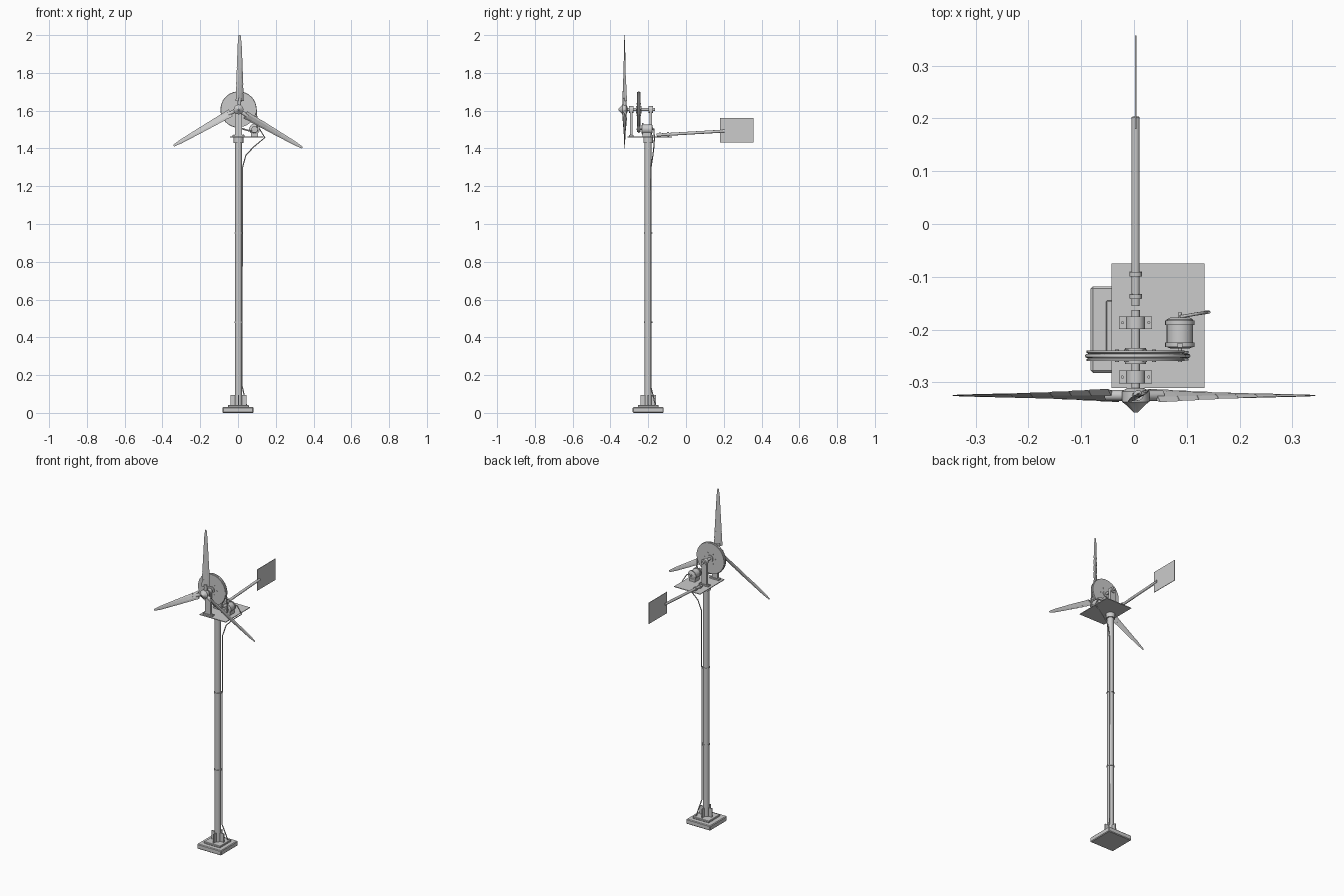
import bpy, bmesh, math
from mathutils import Matrix, Vector

if "Cube" in bpy.data.objects:
    bpy.data.objects.remove(bpy.data.objects["Cube"])

CX, CY = 0.003, -0.2          # tower axis
SZ = 1.606                    # rotor shaft height
PLATE = 1.462                 # top of platform
MX, MZ = 0.087, 1.502         # motor axis


def finish(name, bm, smooth=True):
    bmesh.ops.recalc_face_normals(bm, faces=bm.faces)
    me = bpy.data.meshes.new(name)
    bm.to_mesh(me)
    bm.free()
    ob = bpy.data.objects.new(name, me)
    bpy.context.collection.objects.link(ob)
    if smooth:
        bpy.ops.object.select_all(action='DESELECT')
        ob.select_set(True)
        bpy.context.view_layer.objects.active = ob
        bpy.ops.object.shade_smooth_by_angle(angle=math.radians(35))
    return ob


def box(name, x0, x1, y0, y1, z0, z1, bevel=0):
    bm = bmesh.new()
    m = Matrix.Translation(((x0 + x1) / 2, (y0 + y1) / 2, (z0 + z1) / 2))
    bmesh.ops.create_cube(bm, size=1, matrix=m @ Matrix.Diagonal((x1 - x0, y1 - y0, z1 - z0, 1)))
    if bevel:
        bmesh.ops.bevel(bm, geom=bm.edges[:], offset=bevel, segments=1, affect='EDGES')
    return finish(name, bm, False)


def lathe(name, profile, origin, axis, n=24):
    """Spin (distance along axis, radius) pairs into a capped solid."""
    q = Vector((0, 0, 1)).rotation_difference(Vector(axis))
    bm = bmesh.new()
    rings = []
    for d, r in profile:
        rings.append([bm.verts.new(Vector(origin) + q @ Vector(
            (r * math.cos(math.tau * i / n), r * math.sin(math.tau * i / n), d))) for i in range(n)])
    for a, b in zip(rings, rings[1:]):
        for i in range(n):
            bm.faces.new((a[i], a[(i + 1) % n], b[(i + 1) % n], b[i]))
    bm.faces.new(rings[0])
    bm.faces.new(rings[-1])
    return finish(name, bm)


def rod(name, p, q, r, n=24):
    d = Vector(q) - Vector(p)
    return lathe(name, [(0, r), (d.length, r)], p, d.normalized(), n)


def tube(name, pts, r):
    cu = bpy.data.curves.new(name, 'CURVE')
    cu.dimensions = '3D'
    cu.bevel_depth = r
    cu.bevel_resolution = 2
    cu.use_fill_caps = True
    sp = cu.splines.new('POLY')
    sp.points.add(len(pts) - 1)
    for s, p in zip(sp.points, pts):
        s.co = (*p, 1)
    ob = bpy.data.objects.new(name, cu)
    bpy.context.collection.objects.link(ob)
    return ob


# Base slabs and four gussets
box("base_slab", -0.082, 0.082, CY - 0.082, CY + 0.082, 0, 0.03, 0.004)
box("base_step", -0.053, 0.057, CY - 0.055, CY + 0.055, 0.03, 0.042, 0.002)
box("base_gusset_x", CX - 0.042, CX + 0.042, CY - 0.003, CY + 0.003, 0.042, 0.095)
box("base_gusset_y", CX - 0.003, CX + 0.003, CY - 0.042, CY + 0.042, 0.042, 0.095)

# Tower pole, clamp rings and top collar
rod("tower_pole", (CX, CY, 0.04), (CX, CY, 1.46), 0.0185)
for z in (0.48, 0.953):
    rod("cable_clamp", (CX, CY, z - 0.003), (CX, CY, z + 0.003), 0.022)
rod("tower_collar", (CX, CY, 1.43), (CX, CY, 1.459), 0.026)

# Platform plate
box("platform", -0.043, 0.134, -0.311, -0.075, PLATE - 0.004, PLATE)

# Shaft and its two bearing posts
rod("rotor_shaft", (CX, -0.345, SZ), (CX, -0.163, SZ), 0.008)
for y, w in ((-0.29, 0.007), (-0.187, 0.007)):
    box("bearing_post", CX - 0.018, CX + 0.018, y - w, y + w, PLATE, SZ)
    rod("bearing_housing", (CX, y - 0.012, SZ), (CX, y + 0.012, SZ), 0.018)
    box("bearing_foot", CX - 0.031, CX + 0.031, y - 0.012, y + 0.012, PLATE, PLATE + 0.008)
    for s in (-1, 1):
        rod("foot_bolt", (CX + s * 0.025, y, PLATE + 0.008), (CX + s * 0.025, y, PLATE + 0.012), 0.003, 6)

# Large pulley wheel with grooved rim, hub and bolts
lathe("pulley_wheel", [(-0.010, 0.093), (-0.006, 0.093), (-0.003, 0.088), (0.003, 0.088),
                       (0.006, 0.093), (0.010, 0.093)], (CX, -0.25, SZ), (0, 1, 0), 48)
rod("pulley_hub", (CX, -0.265, SZ), (CX, -0.235, SZ), 0.02)
for k in range(6):
    a = math.tau * k / 6
    x, z = CX + 0.035 * math.cos(a), SZ + 0.035 * math.sin(a)
    rod("pulley_bolt", (x, -0.262, z), (x, -0.238, z), 0.004, 8)

# Motor with pulley, bands, bracket and terminal
lathe("motor_body", [(0, 0.018), (0.003, 0.025), (0.055, 0.025), (0.059, 0.018)],
      (MX, -0.236, MZ), (0, 1, 0))
for y in (-0.229, -0.187):
    rod("motor_band", (MX, y - 0.004, MZ), (MX, y + 0.004, MZ), 0.028)
rod("motor_shaft", (MX, -0.262, MZ), (MX, -0.168, MZ), 0.004, 12)
lathe("motor_pulley", [(-0.009, 0.016), (-0.005, 0.016), (-0.002, 0.012), (0.002, 0.012),
                       (0.005, 0.016), (0.009, 0.016)], (MX, -0.25, MZ), (0, 1, 0))
box("motor_bracket", MX - 0.018, MX + 0.018, -0.23, -0.185, PLATE, MZ - 0.018)
box("motor_terminal", MX - 0.005, MX + 0.005, -0.234, -0.226, MZ + 0.024, MZ + 0.033)

# Belt loop tangent to both pulleys
d = Vector((MX - CX, MZ - SZ))
base, off = math.atan2(d.y, d.x), math.acos((0.092 - 0.016) / d.length)
pts = []
for c, r, a0, a1 in (((CX, SZ), 0.092, base + off, base + math.tau - off),
                     ((MX, MZ), 0.016, base - off, base + off)):
    for i in range(25):
        a = a0 + (a1 - a0) * i / 24
        pts.append((c[0] + r * math.cos(a), -0.25, c[1] + r * math.sin(a)))
tube("drive_belt", pts, 0.004).data.splines[0].use_cyclic_u = True

# Hub with nose cone
lathe("rotor_hub", [(-0.032, 0.004), (-0.018, 0.018), (-0.012, 0.026), (0.008, 0.026),
                    (0.014, 0.016)], (CX, -0.325, SZ), (0, 1, 0), 12)

# Three stepped, twisted blades
N, R0, R1 = 8, 0.045, 0.394
section = ((-0.5, 0), (-0.25, 0.5), (0.2, 0.5), (0.5, 0), (0.2, -0.5), (-0.25, -0.5))
for b in range(3):
    spin = Matrix.Translation((CX, -0.325, SZ)) @ Matrix.Rotation(math.tau * b / 3, 4, 'Y')
    bm = bmesh.new()
    for k in range(N):
        t = k / (N - 1)
        chord, thick = 0.050 - 0.030 * t, 0.009 - 0.005 * t
        rot = Matrix.Rotation(math.radians(30 - 25 * t), 4, 'Z')
        rings = []
        for j, s in ((0, 1), (1, 0.86 if k < N - 1 else 0.5)):
            r = R0 + (R1 - R0) * (k + j) / N
            rings.append([bm.verts.new(spin @ (rot @ Vector((u * chord * s, v * thick * s, r))
                                               + Vector((0.006, 0, 0)))) for u, v in section])
        for i in range(6):
            bm.faces.new((rings[0][i], rings[0][(i + 1) % 6], rings[1][(i + 1) % 6], rings[1][i]))
        bm.faces.new(rings[0])
        bm.faces.new(rings[1])
    finish("blade", bm, False)
    rod("blade_root", spin @ Vector((0.003, 0, 0.01)), spin @ Vector((0.005, 0, 0.06)), 0.010, 12)

# Tail boom, collars and vane
p, q = Vector((CX, -0.155, 1.471)), Vector((CX, 0.203, 1.492))
rod("tail_boom", p, q, 0.0078)
for f in (0.05, 0.168):
    rod("tail_collar", p.lerp(q, f - 0.012), p.lerp(q, f + 0.012), 0.012)
box("tail_vane", CX - 0.0015, CX + 0.0015, 0.18, 0.357, 1.431, 1.561)

# Power cable from motor down the tower to the base
tube("power_cable", [(MX, -0.176, MZ + 0.005), (0.115, -0.171, MZ), (0.142, -0.167, 1.457),
                     (0.085, -0.170, 1.41), (0.042, -0.175, 1.365), (0.024, -0.185, 1.30),
                     (0.022, -0.186, 0.7), (0.022, -0.186, 0.14), (0.034, -0.174, 0.09),
                     (0.045, -0.162, 0.04)], 0.003)
